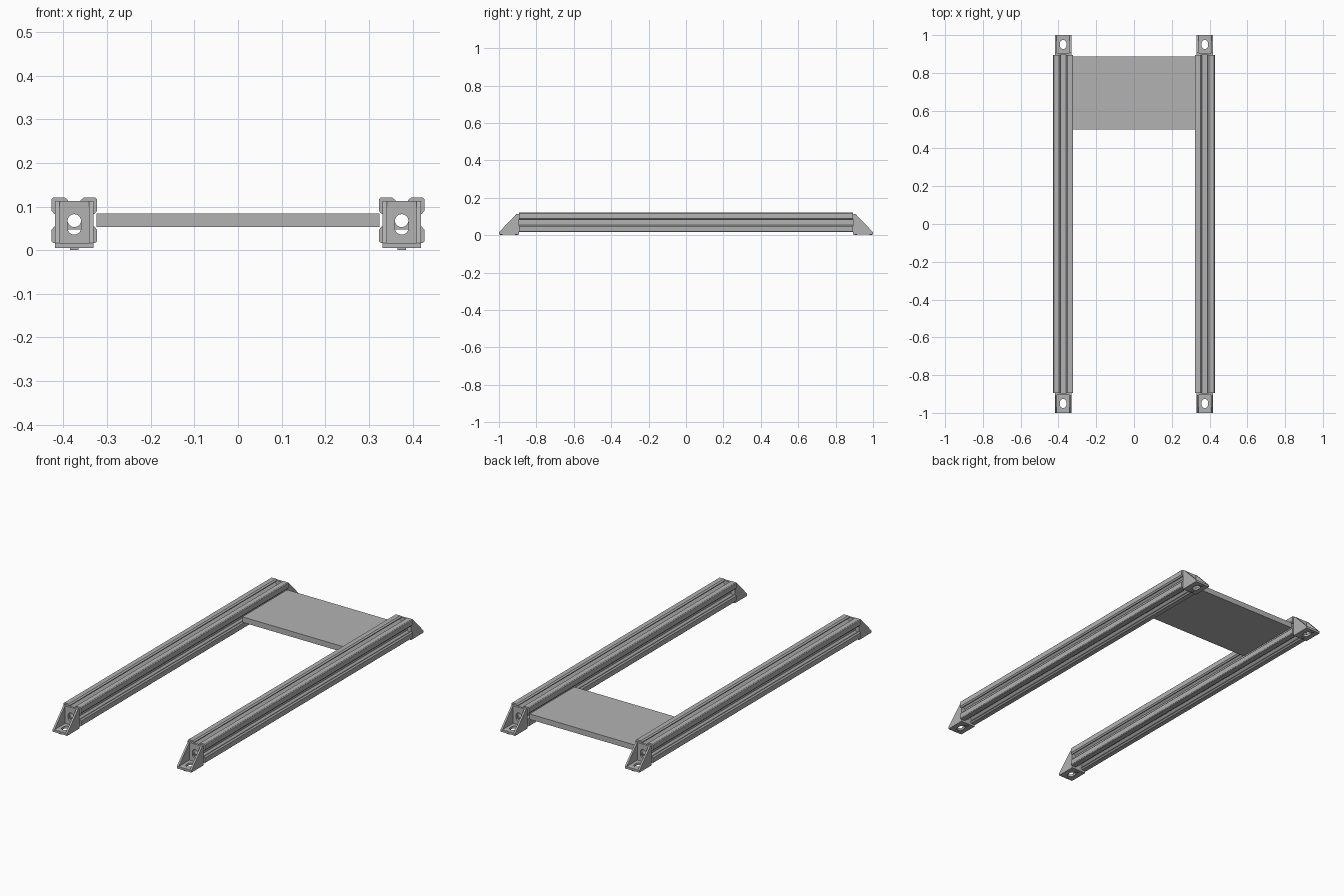
import bpy, bmesh, math
from mathutils import Matrix, Vector

if "Cube" in bpy.data.objects:
    bpy.data.objects.remove(bpy.data.objects["Cube"])

grey = bpy.data.materials.new("aluminium grey")
grey.diffuse_color = (0.45, 0.45, 0.45, 1)
grey.use_nodes = True
grey.node_tree.nodes["Principled BSDF"].inputs["Base Color"].default_value = grey.diffuse_color

RAIL_X, RAIL_Z, RAIL_END = 0.375, 0.0685, 0.894
# Axis frames: columns are the images of local x, y and the extrusion direction
XZ = Matrix(((1, 0, 0), (0, 0, -1), (0, 1, 0))).to_4x4()
YZ = Matrix(((0, 0, 1), (1, 0, 0), (0, 1, 0))).to_4x4()
XY = Matrix.Identity(4)


def slab(name, loops, depth, frame, centre):
    """Extrude a flat outline (further loops are holes) evenly about its centre."""
    curve = bpy.data.curves.new(name, 'CURVE')
    curve.dimensions, curve.fill_mode, curve.extrude = '2D', 'BOTH', depth / 2
    for loop in loops:
        s = curve.splines.new('POLY')
        s.points.add(len(loop) - 1)
        for p, (a, b) in zip(s.points, loop):
            p.co = (a, b, 0, 1)
        s.use_cyclic_u = True
    temp = bpy.data.objects.new("temp", curve)
    bpy.context.collection.objects.link(temp)
    dg = bpy.context.evaluated_depsgraph_get()
    mesh = bpy.data.meshes.new_from_object(temp.evaluated_get(dg))
    bpy.data.objects.remove(temp)
    mesh.transform(Matrix.Translation(Vector(centre)) @ frame)
    bm = bmesh.new()
    bm.from_mesh(mesh)
    bmesh.ops.remove_doubles(bm, verts=bm.verts, dist=1e-5)
    bmesh.ops.recalc_face_normals(bm, faces=bm.faces)
    bm.to_mesh(mesh)
    bm.free()
    mesh.materials.clear()
    mesh.materials.append(grey)
    mesh.name = name
    obj = bpy.data.objects.new(name, mesh)
    bpy.context.collection.objects.link(obj)
    bpy.ops.object.select_all(action='DESELECT')
    obj.select_set(True)
    bpy.context.view_layer.objects.active = obj
    bpy.ops.object.shade_smooth_by_angle(angle=math.radians(30))
    return obj


def rect(w, h):
    return [(-w / 2, -h / 2), (w / 2, -h / 2), (w / 2, h / 2), (-w / 2, h / 2)]


def slot(r, half, cy=0.0, n=24):
    """Round hole stretched by +-half along its second axis."""
    pts = []
    for i in range(n):
        a = 2 * math.pi * (i + 0.5) / n
        pts.append((r * math.cos(a), cy + r * math.sin(a) + math.copysign(half, math.sin(a))))
    return pts


# T-slot rail section: one side, mirrored, then turned four times
half_side = [(-.0519, .0485), (-.0502, .0502), (-.0485, .0519), (-.0455, .0525),
             (-.022, .0525), (-.0145, .046), (-.0145, .043), (-.029, .043),
             (-.029, .035), (-.015, .021)]
side = [(-.0525, .0455)] + half_side + [(-u, v) for u, v in reversed(half_side[4:])]
section = []
for k in range(4):
    c, s = (1, 0, -1, 0)[k], (0, -1, 0, 1)[k]
    section += [(u * c - v * s, u * s + v * c) for u, v in side]

# Bracket side wall (distance outward from rail end, height)
wall = [(0, .005), (.106, .005), (.106, .016), (.013, .113), (0, .113)]

for sx, side_name in ((-1, "left"), (1, "right")):
    x = sx * RAIL_X
    slab(side_name + "_rail", [section, slot(.0155, 0, n=32)], 2 * RAIL_END, XZ, (x, 0, RAIL_Z))
    for sy, end_name in ((-1, "front"), (1, "back")):
        tag = f"{side_name}_{end_name}_bracket_"
        # triangular cheeks
        for e in (-1, 1):
            slab(tag + "cheek", [[(sy * d, z) for d, z in wall]], .01, YZ,
                 (x + e * .039, sy * RAIL_END, 0))
        # upright plate and foot plate, each with a slotted hole
        slab(tag + "upright", [rect(.07, .108), slot(.0155, .008)], .012, XZ,
             (x, sy * (RAIL_END + .006), .059))
        slab(tag + "foot", [rect(.07, .094), slot(.0165, .0075, -sy * .003)], .012, XY,
             (x, sy * (RAIL_END + .059), .011))
        # locating nubs under the foot
        for y in (.908, .988):
            slab(tag + "nub", [rect(.02, .012)], .006, XY, (x, sy * y, .003))

# Cross plate between the rails
slab("cross_plate", [rect(.648, .386)], .03, XY, (0, .693, .0685))
